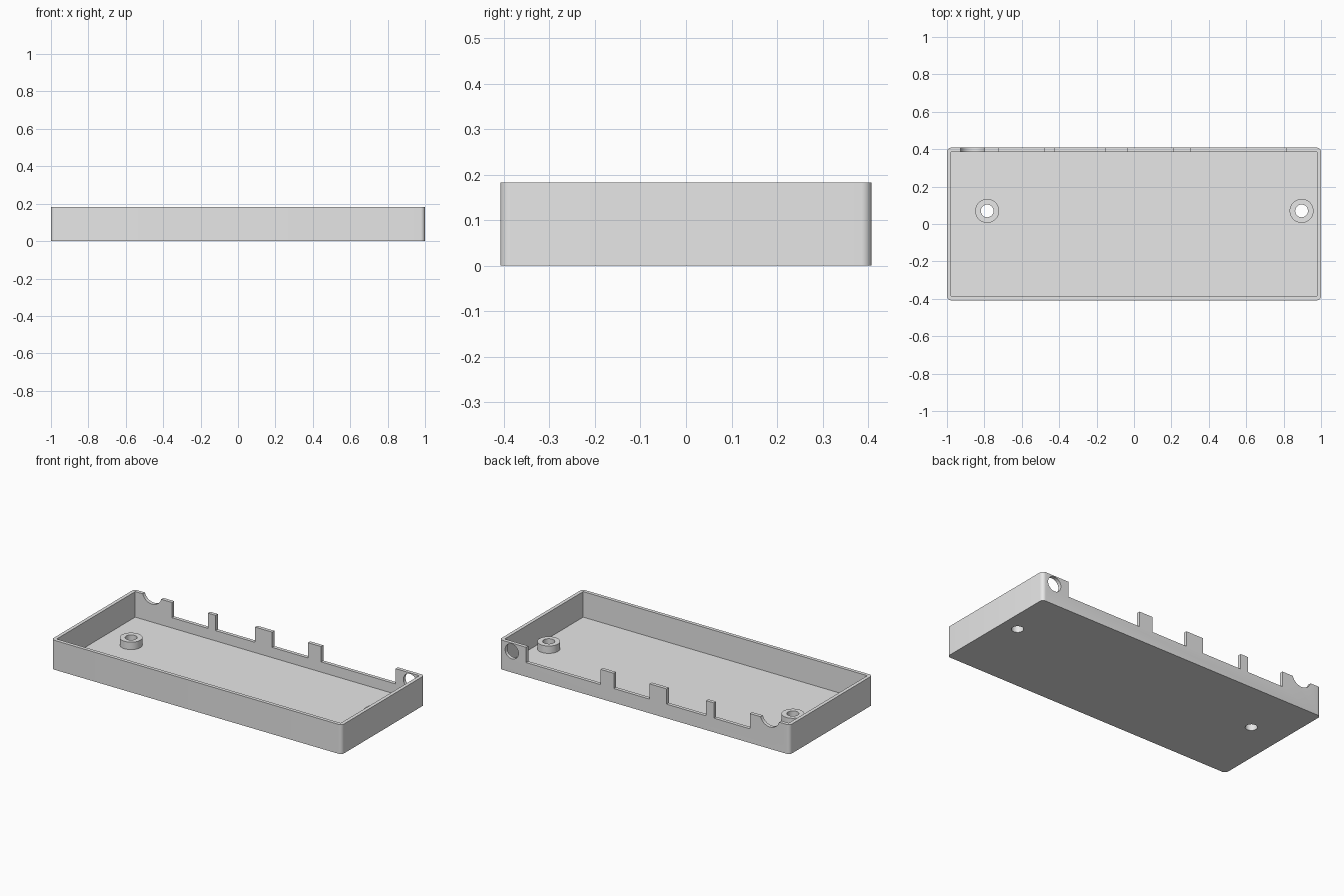
import bpy, bmesh, math
from mathutils import Matrix, Vector

if "Cube" in bpy.data.objects:
    bpy.data.objects.remove(bpy.data.objects["Cube"], do_unlink=True)

HALF_Y, HEIGHT, WALL, FLOOR = 0.408, 0.183, 0.022, 0.024
CORNER = 0.023
GAP_Z = 0.088
BOSS_TOP = 0.07

grey = bpy.data.materials.new("plain grey")
grey.use_nodes = True
grey.diffuse_color = (0.8, 0.8, 0.8, 1)
grey.node_tree.nodes["Principled BSDF"].inputs["Base Color"].default_value = (0.8, 0.8, 0.8, 1)


def to_object(name, bm):
    mesh = bpy.data.meshes.new(name)
    bm.to_mesh(mesh)
    bm.free()
    mesh.materials.append(grey)
    obj = bpy.data.objects.new(name, mesh)
    bpy.context.collection.objects.link(obj)
    return obj


def box(name, low, high, corner=0):
    low, high = Vector(low), Vector(high)
    bm = bmesh.new()
    bmesh.ops.create_cube(bm, size=1, matrix=Matrix.Translation((low + high) / 2)
                          @ Matrix.Diagonal((*(high - low), 1)))
    if corner:
        upright = [e for e in bm.edges
                   if abs(e.verts[0].co.z - e.verts[1].co.z) > 0.01]
        bmesh.ops.bevel(bm, geom=upright, offset=corner, segments=8,
                        profile=0.5, affect='EDGES')
    return to_object(name, bm)


def cylinder(name, centre, radius, depth, along_y=False):
    bm = bmesh.new()
    turn = Matrix.Rotation(math.pi / 2 if along_y else 0, 4, 'X')
    bmesh.ops.create_cone(bm, cap_ends=True, segments=48, radius1=radius,
                          radius2=radius, depth=depth,
                          matrix=Matrix.Translation(centre) @ turn)
    return to_object(name, bm)


def cut(target, cutter):
    mod = target.modifiers.new("cut", 'BOOLEAN')
    mod.operation, mod.solver, mod.object = 'DIFFERENCE', 'EXACT', cutter
    bpy.context.view_layer.objects.active = target
    bpy.ops.object.modifier_apply(modifier=mod.name)


def discard(cutter):
    bpy.data.objects.remove(cutter, do_unlink=True)


# Open tray with rounded outer corners and a square cavity
tray = box("tray", (-1, -HALF_Y, 0), (1, HALF_Y, HEIGHT), CORNER)
cutters = [box("cavity_cutter", (WALL - 1, WALL - HALF_Y, FLOOR),
               (1 - WALL, HALF_Y - WALL, 0.3))]

# Connector gaps in the back wall, leaving tabs between them
for left, right in [(-0.725, -0.478), (-0.425, -0.152), (-0.035, 0.211), (0.302, 0.815)]:
    cutters.append(box("gap_cutter", (left, HALF_Y - 0.04, GAP_Z),
                       (right, HALF_Y + 0.04, 0.3)))

# Round cable notch and round socket hole in the back wall
cutters.append(cylinder("notch_cutter", (-0.863, HALF_Y, 0.203), 0.067, 0.1, True))
cutters.append(cylinder("socket_cutter", (0.914, HALF_Y, 0.131), 0.046, 0.1, True))
for cutter in cutters:
    cut(tray, cutter)
    discard(cutter)

# Screw bosses with holes running through the floor
parts = [tray]
for name, x in [("right_boss", -0.785), ("left_boss", 0.896)]:
    boss = cylinder(name, (x, 0.07, (FLOOR + BOSS_TOP) / 2), 0.064, BOSS_TOP - FLOOR)
    drill = cylinder("drill", (x, 0.07, 0.05), 0.034, 0.3)
    cut(boss, drill)
    cut(tray, drill)
    discard(drill)
    parts.append(boss)

# Smooth the round surfaces and keep the edges sharp
bpy.ops.object.select_all(action='DESELECT')
for part in parts:
    part.select_set(True)
bpy.context.view_layer.objects.active = tray
bpy.ops.object.shade_smooth_by_angle(angle=math.radians(30))
